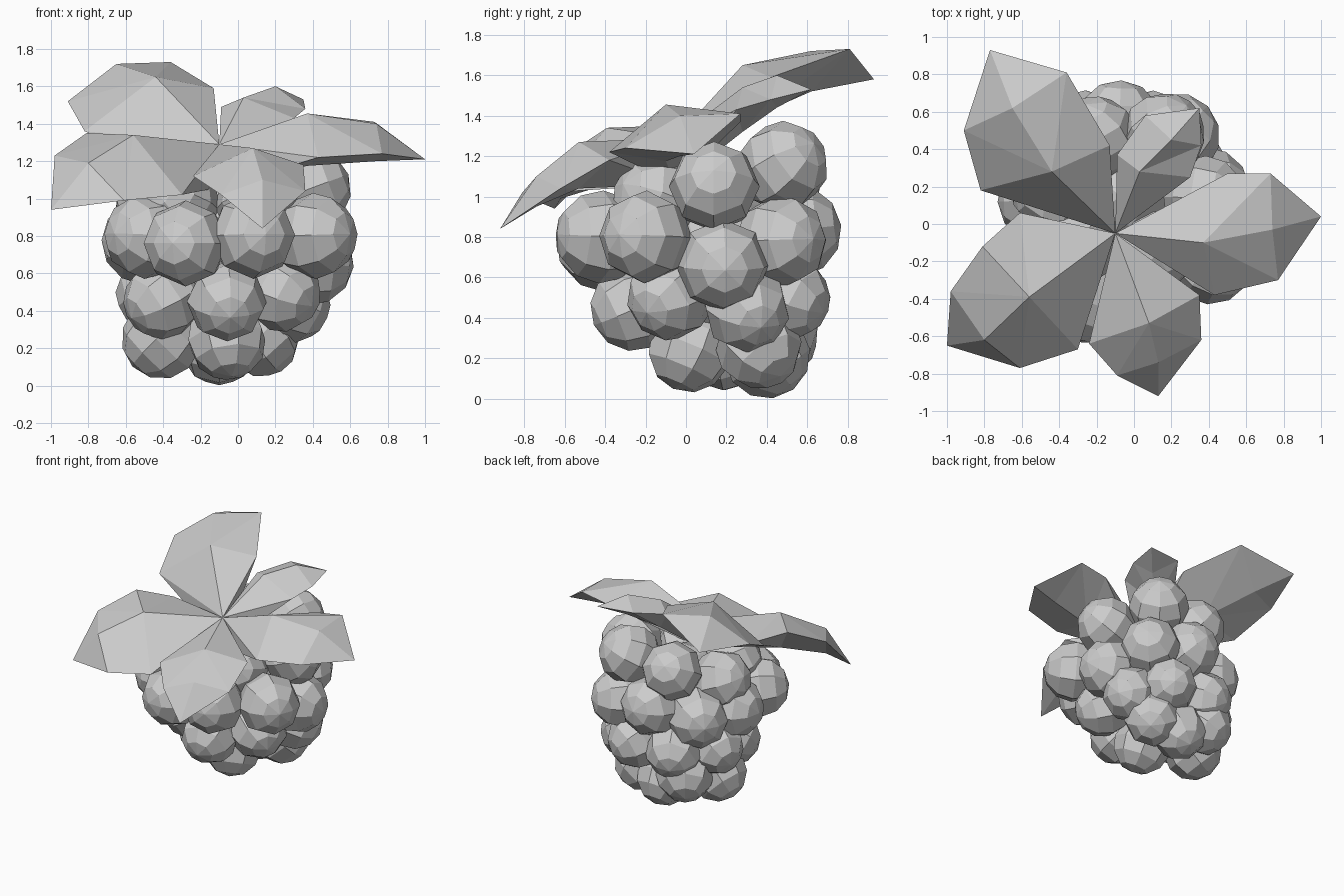
import bpy, bmesh
from mathutils import Vector

if "Cube" in bpy.data.objects:
    bpy.data.objects.remove(bpy.data.objects["Cube"])

grey = bpy.data.materials.new("plain_grey")
grey.diffuse_color = (0.6, 0.6, 0.6, 1)
grey.use_nodes = True
grey.node_tree.nodes["Principled BSDF"].inputs["Base Color"].default_value = grey.diffuse_color


def finish(name, bm):
    mesh = bpy.data.meshes.new(name)
    bm.to_mesh(mesh)
    bm.free()
    mesh.materials.append(grey)
    obj = bpy.data.objects.new(name, mesh)
    bpy.context.collection.objects.link(obj)
    return obj


def drupelet(name, pos, radius):
    """Faceted ball whose pole points away from the berry's core."""
    pos = Vector(pos)
    core = Vector((-0.1, 0.15, 0.45 + 0.4 * pos.z))
    bm = bmesh.new()
    bmesh.ops.create_uvsphere(bm, u_segments=8, v_segments=6, radius=radius)
    obj = finish(name, bm)
    obj.location = pos
    obj.rotation_euler = (pos - core).to_track_quat('Z', 'Y').to_euler()


def leaf(name, spine, left, right, drops=(0.23, 0.28, 0.2)):
    """Thick creased leaf: spine from stem to tip, side points, lowered spine below."""
    bm = bmesh.new()
    top = [bm.verts.new(p) for p in spine]
    low = [bm.verts.new(Vector(p) - Vector((0, 0, d))) for p, d in zip(spine, drops)]
    low.append(top[3])
    for side in (left, right):
        pts = [bm.verts.new(c) for c in side]
        for base, a, b, tip in (top, low):
            bm.faces.new((base, a, pts[0]))
            for p, q in zip(pts, pts[1:]):
                bm.faces.new((a, q, p))
            bm.faces.new((a, b, pts[-1]))
            bm.faces.new((b, tip, pts[-1]))
        bm.faces.new((top[0], low[0], pts[0]))
    bmesh.ops.recalc_face_normals(bm, faces=bm.faces)
    finish(name, bm)


# Berry: rings of drupelets from the bottom to the top
rings = {
    "bottom": (0.215, [(-.41, .19, .25), (-.06, .02, .245), (.12, .36, .26),
                       (-.1, .4, .215), (-.3, .44, .31)]),
    "lower": (0.215, [(-.4, 0, .46), (-.06, -.26, .45), (.23, -.08, .5), (.28, .3, .44),
                      (.08, .5, .5), (-.25, .5, .5), (-.44, .27, .5)]),
    "middle": (0.23, [(.41, -.2, .8), (.08, -.42, .8), (-.28, -.41, .76), (-.49, -.2, .8),
                      (-.5, .13, .77), (-.38, .4, .76), (-.08, .54, .83), (.23, .47, .78),
                      (.39, .18, .66)]),
    "upper": (0.225, [(.38, .14, 1.05), (.16, .48, 1.15), (-.2, .46, 1.1),
                      (-.43, .17, .98), (-.32, -.12, .98), (.1, -.14, .98)]),
}
for ring, (radius, points) in rings.items():
    for i, p in enumerate(points):
        drupelet(f"{ring}_drupelet_{i + 1}", p, radius)

# Core filling the gaps between drupelets
bm = bmesh.new()
bmesh.ops.create_icosphere(bm, subdivisions=2, radius=0.36)
core = finish("berry_core", bm)
core.location = (-0.07, 0.15, 0.74)
core.scale = (0.9, 0.9, 1.2)

# Leaves, all meeting at the stem point
stem = (-0.1, -0.05, 1.29)
leaf("back_left_leaf",
     [stem, (-.44, .28, 1.65), (-.65, .62, 1.72), (-.77, .93, 1.58)],
     [(-.82, .18, 1.36), (-.91, .5, 1.52)], [(-.13, .42, 1.59), (-.36, .81, 1.73)])
leaf("front_left_leaf",
     [stem, (-.56, -.39, 1.34), (-.8, -.62, 1.19), (-1, -.65, .94)],
     [(-.61, .06, 1.28), (-.81, -.12, 1.35), (-.98, -.36, 1.23)],
     [(-.3, -.67, 1.02), (-.61, -.77, .99)])
leaf("front_leaf",
     [stem, (.08, -.53, 1.27), (.13, -.74, 1.1), (.13, -.92, .84)],
     [(-.24, -.64, 1.12), (-.09, -.81, 1.02)], [(.35, -.38, 1.18), (.36, -.62, 1.04)],
     (.23, .23, .15))
leaf("right_leaf",
     [stem, (.37, -.1, 1.455), (.74, -.03, 1.4), (1, .04, 1.21)],
     [(.43, -.38, 1.22), (.77, -.3, 1.24)], [(.5, .27, 1.37), (.73, .27, 1.41)])
leaf("back_right_leaf",
     [stem, (.03, .28, 1.54), (.2, .45, 1.6), (.35, .62, 1.53)],
     [(-.09, .37, 1.49), (.06, .58, 1.54)], [(.3, .25, 1.43), (.36, .42, 1.48)],
     (.23, .22, .16))
